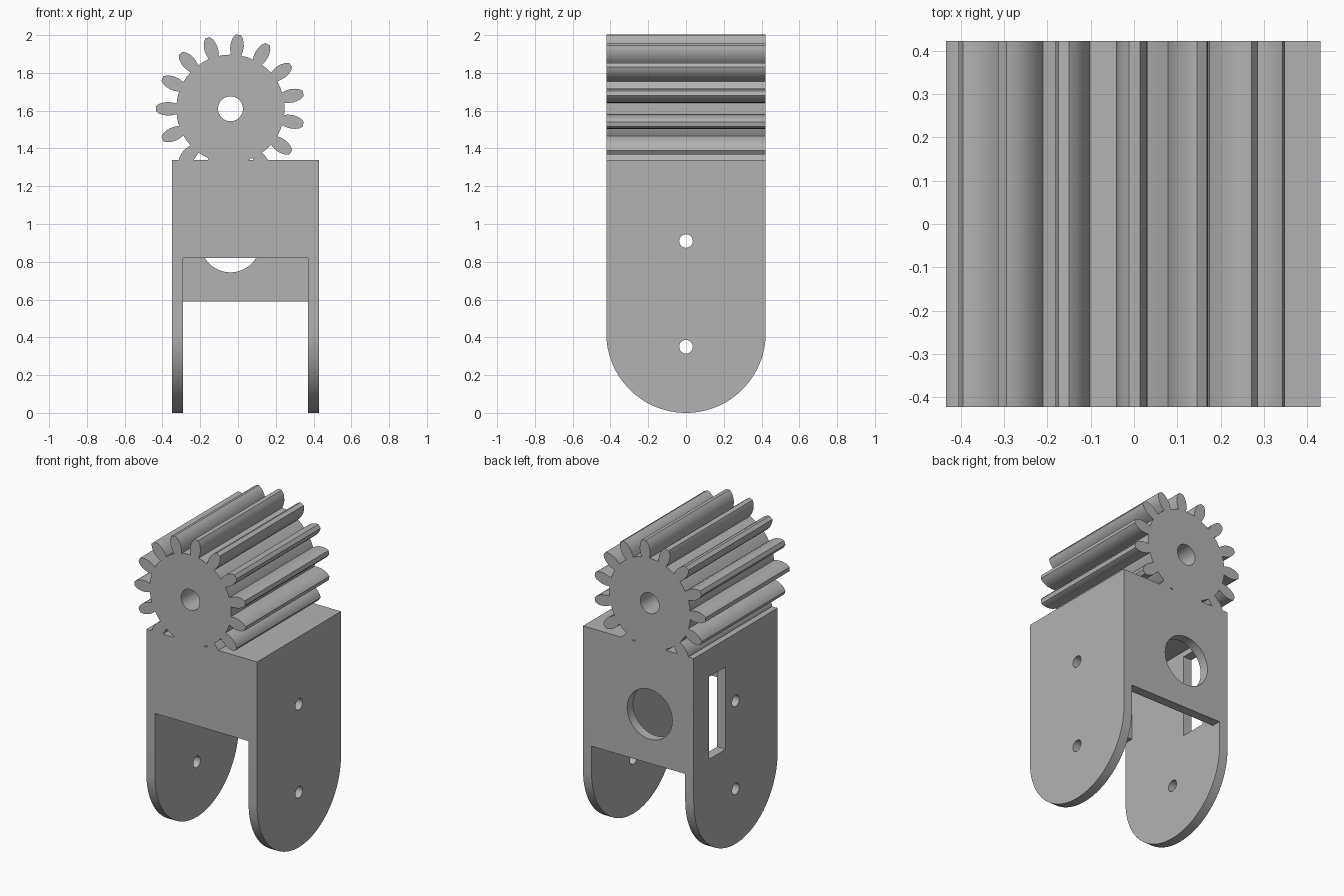
import bpy, bmesh
from math import sin, cos, pi, radians

cube = bpy.data.objects.get("Cube")
if cube:
    bpy.data.objects.remove(cube, do_unlink=True)

# Plain grey plastic
grey = bpy.data.materials.new("grey_plastic")
grey.use_nodes = True
colour = (0.45, 0.45, 0.45, 1)
grey.diffuse_color = colour
grey.node_tree.nodes["Principled BSDF"].inputs["Base Color"].default_value = colour


def prism(name, profile, axis, start, end):
    """Extrude a closed profile along x (points are y, z) or y (points are x, z)."""
    bm = bmesh.new()
    place = (lambda p: (start, p[0], p[1])) if axis == "X" else (lambda p: (p[0], start, p[1]))
    face = bm.faces.new([bm.verts.new(place(p)) for p in profile])
    extruded = bmesh.ops.extrude_face_region(bm, geom=[face])["geom"]
    depth = end - start
    bmesh.ops.translate(bm, vec=(depth, 0, 0) if axis == "X" else (0, depth, 0),
                        verts=[g for g in extruded if isinstance(g, bmesh.types.BMVert)])
    bmesh.ops.recalc_face_normals(bm, faces=bm.faces)
    mesh = bpy.data.meshes.new(name)
    bm.to_mesh(mesh)
    bm.free()
    mesh.materials.append(grey)
    obj = bpy.data.objects.new(name, mesh)
    bpy.context.collection.objects.link(obj)
    return obj


def arc(u, v, r, first=0, last=2 * pi, steps=40):
    return [(u + r * cos(first + (last - first) * i / steps),
             v + r * sin(first + (last - first) * i / steps)) for i in range(steps)]


def rect(u0, u1, v0, v1):
    return [(u0, v0), (u1, v0), (u1, v1), (u0, v1)]


def combine(target, tool, operation):
    """Apply a boolean and discard the tool object."""
    mod = target.modifiers.new("boolean", "BOOLEAN")
    mod.operation, mod.solver, mod.object = operation, "EXACT", tool
    bpy.context.view_layer.objects.active = target
    bpy.ops.object.modifier_apply(modifier=mod.name)
    bpy.data.objects.remove(tool, do_unlink=True)


HALF = 0.422                     # half depth
TOP = 1.34                       # top of the bracket
GX, GZ = -0.04, 1.61             # gear centre
LEFT, RIGHT = 0.43, -0.35        # outer faces of the side plates
WALL = 0.06

# Bracket: round-ended block, hollowed to leave two cheeks, two walls and a roof
outline = arc(0, HALF, HALF, pi, 2 * pi, 48) + [(HALF, HALF), (HALF, TOP), (-HALF, TOP)]
bracket = prism("gear_bracket", outline, "X", RIGHT, LEFT)
inner = HALF - WALL
cavity = [(-inner, 1.2), (-inner, 0.82), (-0.6, 0.82), (-0.6, -0.2),
          (0.6, -0.2), (0.6, 0.59), (inner, 0.59), (inner, 1.2)]
combine(bracket, prism("cavity", cavity, "X", RIGHT + WALL, LEFT - WALL), "DIFFERENCE")

# Gear: fifteen petal-shaped teeth on a round core
tooth = [(0.285, 0.028), (0.31, 0.034), (0.335, 0.036), (0.355, 0.033),
         (0.377, 0.026), (0.394, 0.013)]
flank = [(r, -w) for r, w in tooth] + [(r, w) for r, w in reversed(tooth)]
gear_profile = []
for i in range(15):
    a = radians(12 + 24 * i)
    gear_profile += [(GX + r * cos(a) - w * sin(a), GZ + r * sin(a) + w * cos(a))
                     for r, w in flank]
    mid = a + radians(12)
    gear_profile.append((GX + 0.287 * cos(mid), GZ + 0.287 * sin(mid)))
combine(bracket, prism("gear", gear_profile, "Y", -HALF, HALF), "UNION")

# Gear bore and the large opening in the back wall
combine(bracket, prism("bore", arc(GX, GZ, 0.066), "Y", -1, 1), "DIFFERENCE")
combine(bracket, prism("opening", arc(GX, 0.903, 0.159, steps=56), "Y", 0.2, 1), "DIFFERENCE")

# Screw holes through both cheeks and the slot in the right cheek
for z in (0.35, 0.91):
    combine(bracket, prism("screw_hole", arc(0, z, 0.036, steps=28), "X", -1, 1), "DIFFERENCE")
combine(bracket, prism("slot", rect(0.1, 0.27, 0.64, 1.165), "X", -1, -0.2), "DIFFERENCE")

# Smooth the curves, keep the corners crisp
bpy.ops.object.select_all(action="DESELECT")
bracket.select_set(True)
bpy.context.view_layer.objects.active = bracket
bpy.ops.object.shade_smooth_by_angle(angle=radians(25))
